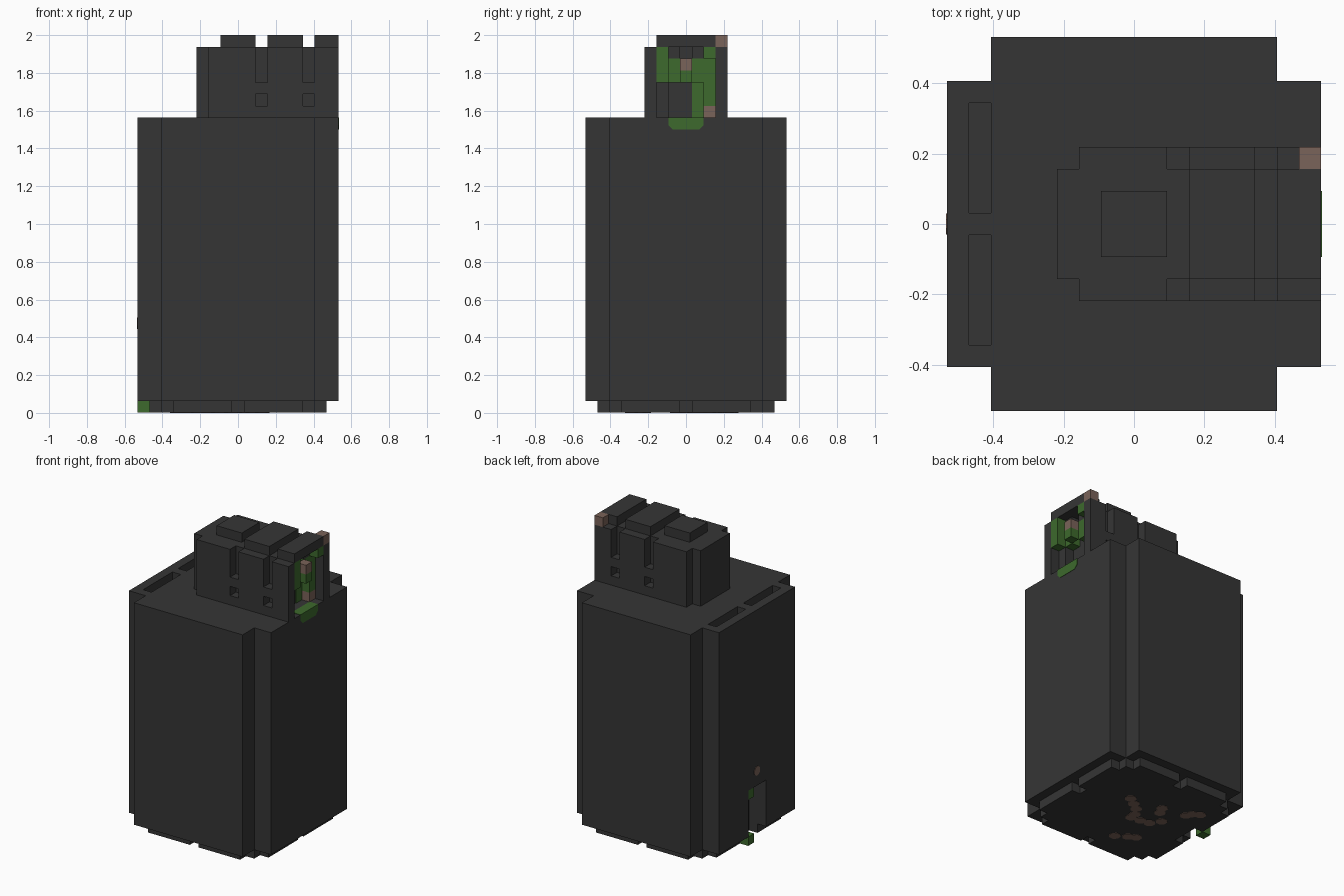
import bpy
import bmesh
import math
from mathutils import Vector

cube = bpy.data.objects.get("Cube")
if cube:
    bpy.data.objects.remove(cube, do_unlink=True)

U = 1 / 16      # one block of the grid
MID = 8.5       # grid centre in x and y


def material(name, color):
    m = bpy.data.materials.new(name)
    m.use_nodes = True
    m.diffuse_color = (*color, 1)
    m.node_tree.nodes["Principled BSDF"].inputs["Base Color"].default_value = (*color, 1)
    return m


STONE = material("dark stone", (0.036, 0.036, 0.036))
MOSS = material("moss green", (0.047, 0.144, 0.026))
EARTH = material("earth brown", (0.195, 0.125, 0.100))


def to_world(x, y, z):
    return Vector(((x - MID) * U, (y - MID) * U, z * U))


def add_prism(bm, corners, offset):
    """Extrude a polygon given in grid units by a grid offset."""
    face = bm.faces.new([bm.verts.new(to_world(*c)) for c in corners])
    new = bmesh.ops.extrude_face_region(bm, geom=[face], use_keep_orig=True)["geom"]
    verts = [g for g in new if isinstance(g, bmesh.types.BMVert)]
    bmesh.ops.translate(bm, verts=verts, vec=Vector(offset) * U)


def add_box(bm, x0, x1, y0, y1, z0, z1):
    add_prism(bm, [(x0, y0, z0), (x1, y0, z0), (x1, y1, z0), (x0, y1, z0)],
              (0, 0, z1 - z0))


def finish(name, bm, mat):
    bmesh.ops.recalc_face_normals(bm, faces=bm.faces)
    mesh = bpy.data.meshes.new(name)
    bm.to_mesh(mesh)
    bm.free()
    mesh.materials.append(mat)
    obj = bpy.data.objects.new(name, mesh)
    bpy.context.collection.objects.link(obj)
    return obj


def boxes(name, mat, *specs):
    bm = bmesh.new()
    for spec in specs:
        add_box(bm, *spec)
    return finish(name, bm, mat)


def outline(name, mat, points, z0, z1):
    bm = bmesh.new()
    add_prism(bm, [(x, y, z0) for x, y in points], (0, 0, z1 - z0))
    return finish(name, bm, mat)


def carve(obj, *specs):
    """Cut boxes out of an object and remove the cutters again."""
    for spec in specs:
        cutter = boxes("cutter", STONE, spec)
        cutter.hide_render = True
        mod = obj.modifiers.new("cut", 'BOOLEAN')
        mod.operation, mod.solver, mod.object = 'DIFFERENCE', 'EXACT', cutter
        bpy.context.view_layer.update()
        graph = bpy.context.evaluated_depsgraph_get()
        result = bpy.data.meshes.new_from_object(obj.evaluated_get(graph))
        obj.modifiers.clear()
        obj.data = result
        bpy.data.objects.remove(cutter, do_unlink=True)


# Tall body with stepped corners, two top slots and a doorway
body = outline("body", STONE,
               [(0, 2), (2, 2), (2, 0), (15, 0), (15, 2), (17, 2),
                (17, 15), (15, 15), (15, 17), (2, 17), (2, 15), (0, 15)], 1, 25)
carve(body, (1, 2, 3, 8, 24, 26), (1, 2, 9, 14, 24, 26), (-1, 2, 7, 10, 0, 6))

# Base plate with a pair of tabs on every side
FLOOR = 0.04
boxes("base_plate", STONE, (2, 15, 2, 15, FLOOR, 1))
tabs = []
for a, b in ((3, 8), (9, 14)):
    tabs += [(a, b, 1, 2, FLOOR, 1), (a, b, 15, 16, FLOOR, 1), (15, 16, a, b, FLOOR, 1)]
tabs += [(1, 2, 3, 7, FLOOR, 1), (1, 2, 10, 14, FLOOR, 1)]
boxes("base_tabs", STONE, *tabs)

# Head with side slots, small holes and an open mouth
head = outline("head", STONE,
               [(5, 6), (6, 6), (6, 5), (17, 5), (17, 12), (6, 12), (6, 11), (5, 11)], 25, 31)
cuts = [(15, 18, 6, 11, 24, 30.999)]
for x in (10, 14):
    for y0, y1 in ((4, 6), (11, 13)):
        cuts += [(x, x + 1, y0, y1, 28, 32), (x, x + 1, y0, y1, 26, 27)]
carve(head, *cuts)
boxes("head_top_blocks", STONE,
      (7, 10, 7, 10, 31, 32), (11, 14, 6, 11, 31, 32), (15, 17, 6, 11, 31, 32))
boxes("mouth_inner_blocks", STONE,
      (15, 16, 6, 7, 25, 28), (15, 16, 7, 8, 30, 31), (15, 16, 9, 10, 30, 31))

# Moss growing in the mouth
boxes("mouth_moss", MOSS,
      (16, 17, 6, 7, 30, 31), (16, 17, 10, 11, 30, 31),
      (16, 17, 6, 7, 28, 30), (15, 16, 7, 8, 28, 30),
      (16, 17, 8, 9, 28, 29), (15, 16, 9, 11, 28, 30),
      (15, 16, 10, 11, 26, 28), (14.9, 15.1, 9, 10, 25, 28))

# Brown blocks on the head
boxes("head_earth_blocks", EARTH,
      (16, 17, 11, 12, 31, 32), (16, 17, 8, 9, 29, 30), (15, 16, 10, 11, 25, 26))

# Mossy lip under the mouth, with cut lower corners
bm = bmesh.new()
add_prism(bm, [(16, y, z) for y, z in
               ((7, 25.04), (7, 24.4), (7.4, 24), (9.6, 24), (10, 24.4), (10, 25.04))],
          (1.04, 0, 0))
finish("mouth_lip", bm, MOSS)

# Moss blocks in the doorway
boxes("door_moss", MOSS, (0, 1, 9, 10, FLOOR, 1), (0, 1, 9, 10, 5, 6))


def octagon(cx, cy, r):
    return [(cx + r * math.cos(math.pi * (k + 0.5) / 4),
             cy + r * math.sin(math.pi * (k + 0.5) / 4)) for k in range(8)]


# Brown patch above the doorway
bm = bmesh.new()
add_prism(bm, [(-0.04, y, z) for y, z in octagon(8.5, 7.6, 0.52)], (0.08, 0, 0))
finish("door_patch", bm, EARTH)

# Brown patches under the base
bm = bmesh.new()
for x, y in ((10.6, 10.5), (9.7, 9.9), (8.9, 9.3), (8.3, 8.4), (8.2, 7.7), (7.1, 7.8),
             (6.1, 8), (5.4, 9), (7, 11), (6.6, 10.2), (4, 12), (3.3, 12.4), (4.3, 11.4),
             (7.1, 3.9), (6, 4.6), (5.3, 5)):
    add_prism(bm, [(px, py, 0) for px, py in octagon(x, y, 0.6)], (0, 0, FLOOR))
finish("underside_patches", bm, EARTH)
